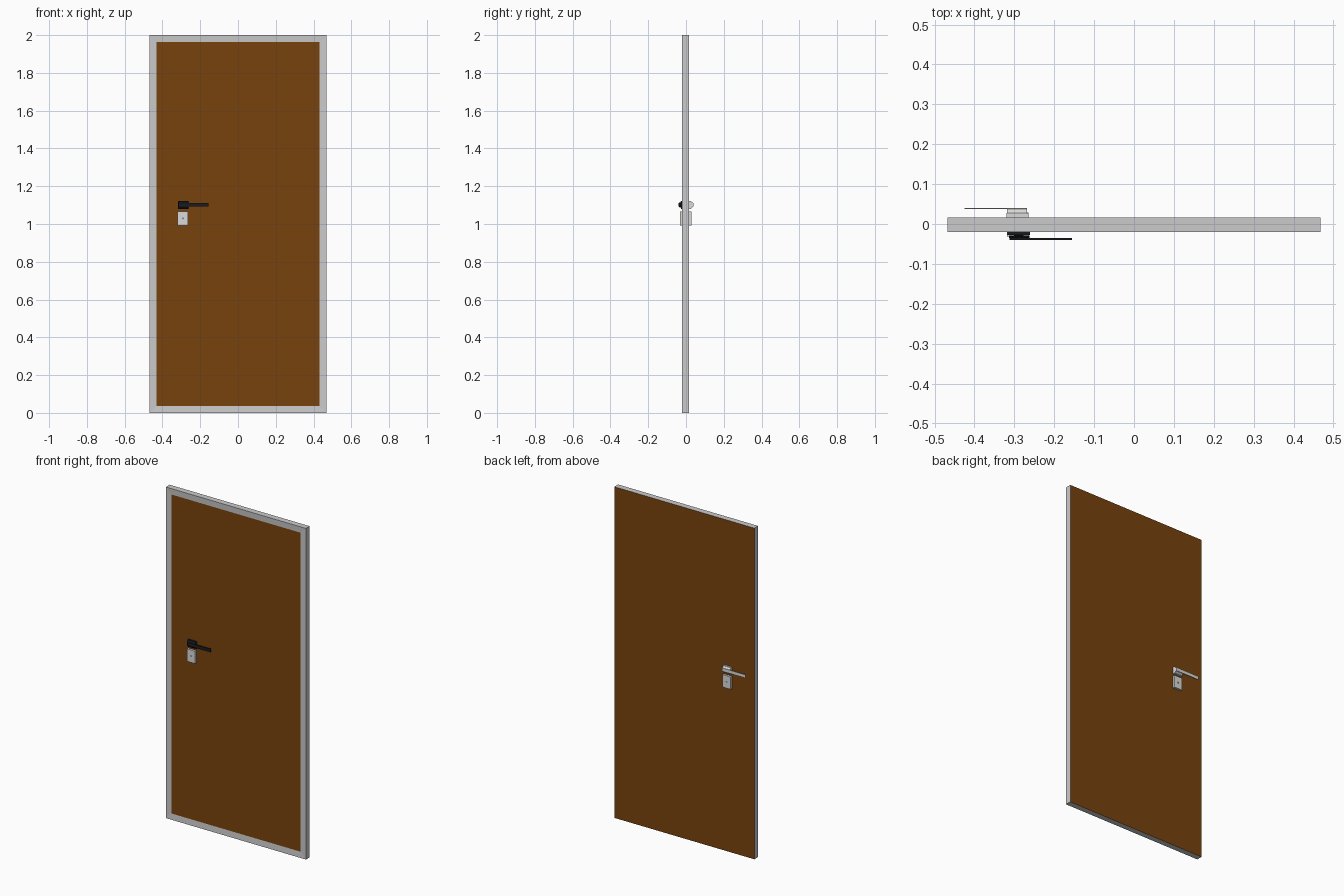
import bpy, bmesh, math
from mathutils import Matrix

if "Cube" in bpy.data.objects:
    bpy.data.objects.remove(bpy.data.objects["Cube"])


def mat(name, r, g, b):
    m = bpy.data.materials.new(name)
    m.diffuse_color = (r, g, b, 1)
    m.use_nodes = True
    m.node_tree.nodes["Principled BSDF"].inputs["Base Color"].default_value = m.diffuse_color
    return m


GREY = mat("frame grey", 0.60, 0.60, 0.60)
BROWN = mat("wood brown", 0.19, 0.055, 0.004)
BLACK = mat("black metal", 0.010, 0.012, 0.015)
STEEL = mat("light steel", 0.70, 0.70, 0.69)
DARK = mat("keyhole grey", 0.25, 0.25, 0.25)


def finish(name, bm, *mats):
    bmesh.ops.recalc_face_normals(bm, faces=bm.faces)
    me = bpy.data.meshes.new(name)
    bm.to_mesh(me)
    bm.free()
    for m in mats:
        me.materials.append(m)
    ob = bpy.data.objects.new(name, me)
    bpy.context.collection.objects.link(ob)
    return ob


def box(name, x, y, z, m, taper=0.0):
    """Box from ranges; taper shrinks the height of the side away from the door."""
    bm = bmesh.new()
    bmesh.ops.create_cube(bm, size=1)
    outer = max(y, key=abs)
    for v in bm.verts:
        s = v.co.copy()
        v.co = [r[0] if c < 0 else r[1] for c, r in zip(s, (x, y, z))]
        if taper and abs(v.co.y - outer) < 1e-6:
            v.co.z += taper if s.z < 0 else -taper
    return finish(name, bm, m)


def rod(name, x, y, z, radius, m, sides=16):
    bm = bmesh.new()
    rot = Matrix.Translation((x, sum(y) / 2, z)) @ Matrix.Rotation(math.pi / 2, 4, 'X')
    bmesh.ops.create_cone(bm, cap_ends=True, segments=sides, radius1=radius,
                          radius2=radius, depth=abs(y[1] - y[0]), matrix=rot)
    return finish(name, bm, m)


# Door leaf: grey slab, brown back, brown inset front panel
bm = bmesh.new()
bmesh.ops.create_cube(bm, size=1)
for v in bm.verts:
    v.co = (v.co.x * 0.936, -0.002 + v.co.y * 0.036, 1 + v.co.z * 2)
bm.normal_update()
front = [f for f in bm.faces if f.normal.y < -0.9][0]
back = [f for f in bm.faces if f.normal.y > 0.9][0]
back.material_index = 1
bmesh.ops.inset_region(bm, faces=[front], thickness=0.052)
front.material_index = 1
bmesh.ops.translate(bm, verts=front.verts, vec=(0, 0.002, 0))
finish("door_leaf", bm, GREY, BROWN)

# Front handle, black
box("front_rosette", (-0.317, -0.261), (-0.027, -0.018), (1.08, 1.122), BLACK)
rod("front_neck", -0.289, (-0.036, -0.026), 1.101, 0.012, BLACK)
box("front_hub", (-0.314, -0.262), (-0.035, -0.029), (1.082, 1.12), BLACK, 0.008)
box("front_lever", (-0.312, -0.156), (-0.04, -0.035), (1.092, 1.112), BLACK)

# Back handle, steel
box("back_rosette", (-0.32, -0.265), (0.016, 0.027), (1.08, 1.122), STEEL)
box("back_hub", (-0.319, -0.268), (0.027, 0.037), (1.082, 1.12), STEEL, 0.008)
box("back_lever", (-0.425, -0.268), (0.037, 0.04), (1.092, 1.112), STEEL)

# Lock plates with keyholes on both sides
for side, y0, y1 in (("front", -0.018, -0.031), ("back", 0.016, 0.029)):
    s = 1 if y1 > 0 else -1
    box(side + "_lock_plate", (-0.319, -0.264), sorted((y0, y1)), (0.991, 1.066), STEEL)
    rod(side + "_keyhole", -0.2915, (y1 - s * 0.002, y1 + s * 0.0006), 1.03, 0.006, DARK, 12)
